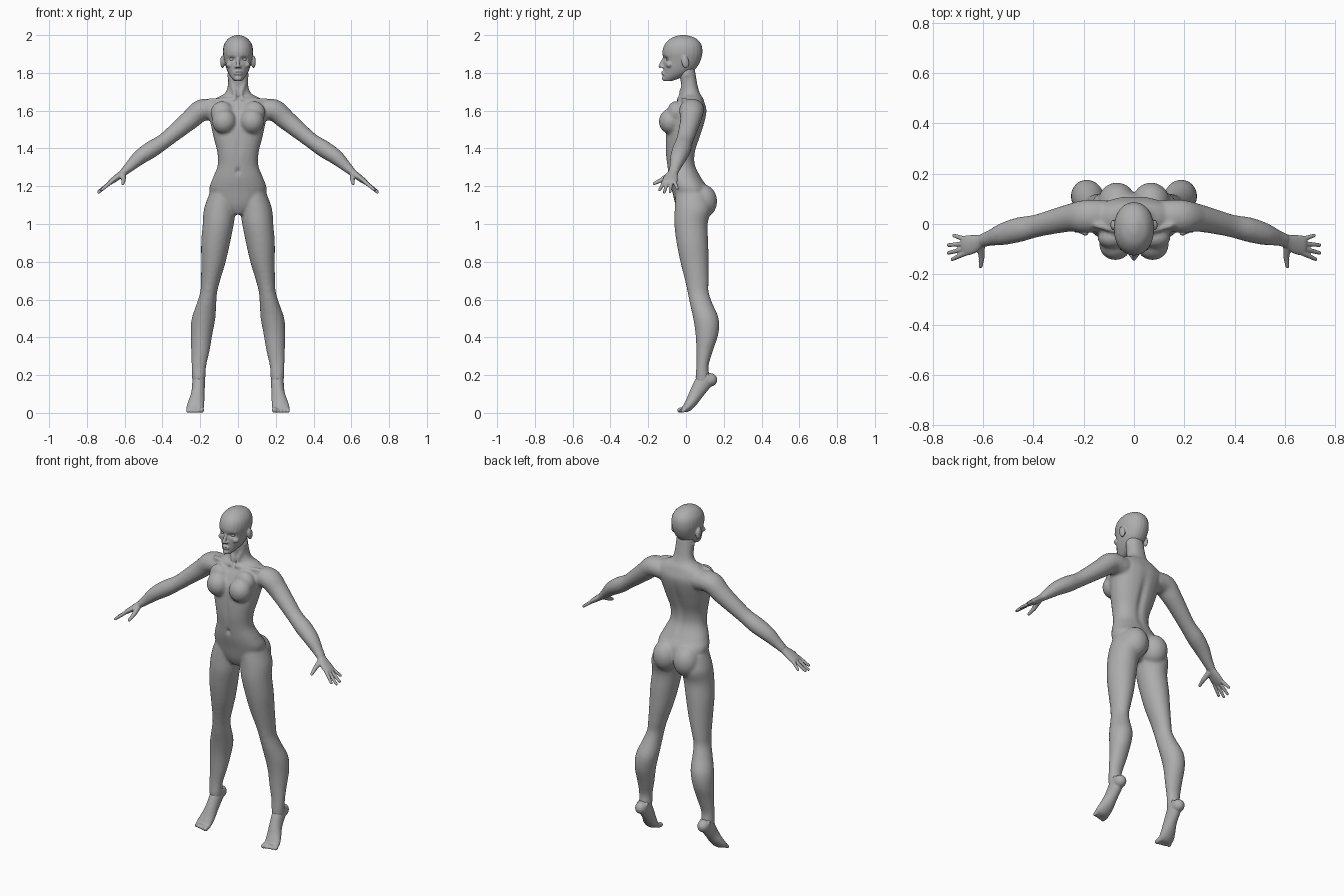
import bpy, bmesh, math
from mathutils import Vector, Matrix

cube = bpy.data.objects.get("Cube")
if cube:
    bpy.data.objects.remove(cube)

grey = bpy.data.materials.new("matte grey")
grey.use_nodes = True
tone = (0.42, 0.42, 0.42, 1)
grey.diffuse_color = tone
grey.node_tree.nodes["Principled BSDF"].inputs["Base Color"].default_value = tone
SIDES = 24


def refine(rows, steps=5):
    """Smooth a short list of sections with a Catmull-Rom spline."""
    pts = [Vector(r) for r in rows]
    last = len(pts) - 1
    out = []
    for i in range(last):
        p, q, r, s = (pts[min(max(i + k, 0), last)] for k in (-1, 0, 1, 2))
        for k in range(steps):
            t = k / steps
            out.append((q * 2 + (r - p) * t + (p * 2 - q * 5 + r * 4 - s) * t ** 2
                        + (q * 3 - p - r * 3 + s) * t ** 3) / 2)
    return out + [pts[last]]


def loft(bm, rings):
    """Skin closed rings of points and cap both ends."""
    loops = [[bm.verts.new(p) for p in ring] for ring in rings]
    for low, high in zip(loops, loops[1:]):
        for i in range(SIDES):
            j = (i + 1) % SIDES
            bm.faces.new((low[i], low[j], high[j], high[i]))
    bm.faces.new(loops[0][::-1])
    bm.faces.new(loops[-1])


def circle(power=1.0):
    for i in range(SIDES):
        a = math.tau * i / SIDES
        c, s = math.cos(a), math.sin(a)
        yield (math.copysign(abs(c) ** power, c), math.copysign(abs(s) ** power, s))


def column(bm, rows, power=1.0):
    """Horizontal sections: height, inner x, outer x, front y, back y."""
    loft(bm, [[((a + b) / 2 + (b - a) / 2 * c, (f + k) / 2 + (k - f) / 2 * s, z)
               for c, s in circle(power)] for z, a, b, f, k in refine(rows)])


def tube(bm, rows, side=(0, 1, 0)):
    """Sections square to a path: x, y, z, radius along side, other radius."""
    rows = refine(rows)
    rings = []
    for i, row in enumerate(rows):
        before, after = rows[max(i - 1, 0)], rows[min(i + 1, len(rows) - 1)]
        along = Vector((after - before)[:3]).normalized()
        a = Vector(side)
        a = (a - along * a.dot(along)).normalized()
        b = along.cross(a)
        centre = Vector(row[:3])
        rings.append([centre + a * row[3] * c + b * row[4] * s for c, s in circle()])
    loft(bm, rings)


def rod(bm, start, end, r0, r1, side=(0, 1, 0)):
    """Straight limb with rounded ends."""
    tube(bm, [(*start, r0, r0), (*end, r1, r1)], side)
    ball(bm, start, (r0,) * 3)
    ball(bm, end, (r1,) * 3)


def ball(bm, centre, radii, tilt=0):
    m = Matrix.Translation(centre) @ Matrix.Rotation(tilt, 4, "X") @ Matrix.Diagonal((*radii, 1))
    bmesh.ops.create_uvsphere(bm, u_segments=SIDES, v_segments=16, radius=1, matrix=m)


def mirrored(bm):
    geo = bmesh.ops.duplicate(bm, geom=bm.verts[:] + bm.edges[:] + bm.faces[:])["geom"]
    copies = [g for g in geo if isinstance(g, bmesh.types.BMVert)]
    bmesh.ops.scale(bm, vec=(-1, 1, 1), verts=copies)


def finish(bm, name, voxel, passes, dents=(), sign=1):
    """Fuse the volumes, relax them, then press the soft dents in."""
    bmesh.ops.scale(bm, vec=(sign, 1, 1), verts=bm.verts)
    bmesh.ops.recalc_face_normals(bm, faces=bm.faces)
    mesh = bpy.data.meshes.new(name)
    bm.to_mesh(mesh)
    bm.free()
    ob = bpy.data.objects.new(name, mesh)
    bpy.context.collection.objects.link(ob)
    if voxel:
        fuse = ob.modifiers.new("fuse", "REMESH")
        fuse.mode, fuse.voxel_size = "VOXEL", voxel
        relax = ob.modifiers.new("relax", "SMOOTH")
        relax.factor, relax.iterations = 0.5, passes
        graph = bpy.context.evaluated_depsgraph_get()
        solid = bpy.data.meshes.new_from_object(ob.evaluated_get(graph))
        ob.modifiers.clear()
        ob.data = solid
        bpy.data.meshes.remove(mesh)
        solid.name = name
    for v in ob.data.vertices:
        for centre, radii, push in dents:
            d = sum(((p - q) / r) ** 2 for p, q, r in zip(v.co, centre, radii))
            if d < 6:
                v.co.y += push * math.exp(-d)
    ob.data.materials.clear()
    ob.data.materials.append(grey)
    ob.data.shade_smooth()


# Body: torso and neck
body = bmesh.new()
trunk = [(1.05, .03, -.03, .06), (1.1, .12, -.055, .11), (1.18, .152, -.075, .12),
         (1.24, .135, -.09, .085), (1.31, .108, -.1, .05), (1.38, .11, -.108, .05),
         (1.46, .13, -.108, .075), (1.54, .147, -.1, .1), (1.6, .16, -.075, .11),
         (1.64, .155, -.05, .1), (1.67, .11, -.03, .088), (1.69, .072, -.026, .075),
         (1.73, .055, -.024, .062), (1.83, .05, -.045, .045)]
column(body, [(z, -w, w, f, k) for z, w, f, k in trunk], .9)
# Bust, hips and collar
ball(body, (.074, -.083, 1.543), (.064, .061, .066))
ball(body, (.085, -.055, 1.59), (.06, .045, .06))
ball(body, (.068, .088, 1.12), (.075, .077, .09))
rod(body, (.016, -.043, 1.66), (.15, -.005, 1.655), .009, .012)
rod(body, (.048, .005, 1.79), (.013, -.036, 1.68), .012, .008)
# Legs
column(body, [(1.16, .01, .152, -.055, .12), (1.08, .012, .18, -.06, .135),
              (1, .022, .187, -.062, .115), (.9, .042, .195, -.05, .118),
              (.8, .065, .195, -.03, .12), (.7, .095, .196, -.005, .12),
              (.64, .11, .2, .008, .12), (.58, .115, .218, .02, .14),
              (.5, .12, .245, .038, .173), (.42, .135, .251, .05, .172),
              (.33, .15, .248, .055, .143), (.25, .168, .246, .055, .12),
              (.19, .172, .244, .05, .125), (.15, .178, .24, .055, .125)])
ball(body, (.155, .032, .665), (.032, .028, .045))
# Arms
tube(body, [(.11, .035, 1.6, .06, .055), (.19, .03, 1.603, .066, .058),
            (.25, .025, 1.555, .056, .053), (.31, .012, 1.505, .05, .047),
            (.39, -.008, 1.44, .045, .041), (.455, -.022, 1.397, .049, .045),
            (.52, -.04, 1.353, .044, .04), (.575, -.057, 1.302, .031, .028),
            (.61, -.068, 1.27, .027, .02)])
mirrored(body)
finish(body, "body", .008, 6, [
    ((0, .08, 1.42), (.02, .06, .14), -.012),
    ((0, -.1, 1.28), (.01, .04, .016), .012),
    ((0, -.1, 1.4), (.013, .05, .08), .005),
    ((0, -.03, 1.675), (.014, .03, .016), .012)])

# Head
head = bmesh.new()
skull = [(1.757, .02, -.114, -.075), (1.775, .036, -.122, -.025), (1.8, .052, -.12, .025),
         (1.83, .064, -.12, .058), (1.87, .074, -.12, .079), (1.91, .08, -.125, .087),
         (1.95, .074, -.113, .081), (1.98, .053, -.085, .057), (1.995, .026, -.052, .02),
         (2, .008, -.03, 0)]
column(head, [(z, -w, w, f, k) for z, w, f, k in skull], .95)
# Nose, lips, chin, cheeks, brows and ears
rod(head, (0, -.116, 1.878), (0, -.136, 1.836), .008, .01)
ball(head, (.011, -.124, 1.832), (.008, .011, .007))
for height, reach in ((1.803, -.121), (1.794, -.12)):
    ball(head, (0, reach, height), (.024, .011, .0055))
ball(head, (0, -.114, 1.77), (.02, .013, .014))
ball(head, (.045, -.088, 1.843), (.02, .018, .016))
rod(head, (.014, -.116, 1.891), (.05, -.098, 1.895), .007, .006)
ball(head, (.082, -.004, 1.858), (.012, .02, .034), .2)
mirrored(head)
finish(head, "head", .0045, 2, [
    ((s * .032, -.115, 1.873), (.017, .03, .011), .014) for s in (1, -1)] + [
    ((0, -.12, 1.7985), (.022, .03, .002), .004)])

# Eyes
eyes = bmesh.new()
ball(eyes, (.032, -.092, 1.872), (.014, .013, .01))
mirrored(eyes)
finish(eyes, "eyes", 0, 0)

for side_name, sign in (("left", 1), ("right", -1)):
    # Hand: palm, four fingers and thumb
    hand = bmesh.new()
    tube(hand, [(.59, -.062, 1.287, .027, .021), (.61, -.069, 1.27, .027, .019),
                (.64, -.08, 1.247, .037, .017), (.67, -.086, 1.225, .04, .014),
                (.683, -.088, 1.214, .036, .01)])
    for knuckle, tip in ((-.117, (.722, -.14, 1.18)), (-.098, (.738, -.115, 1.168)),
                         (-.078, (.738, -.084, 1.172)), (-.06, (.716, -.046, 1.188))):
        rod(hand, (.673, knuckle, 1.222), tip, .0105, .0075)
    rod(hand, (.61, -.083, 1.262), (.606, -.13, 1.233), .017, .012)
    rod(hand, (.606, -.13, 1.233), (.61, -.168, 1.214), .012, .008)
    finish(hand, side_name + "_hand", .0035, 2, sign=sign)

    # Foot on tiptoe: heel, arch and five toes
    foot = bmesh.new()
    ball(foot, (.208, .126, .175), (.034, .04, .036))
    tube(foot, [(.208, .125, .195, .033, .035), (.208, .095, .165, .034, .045),
                (.212, .058, .108, .035, .038), (.22, .03, .06, .042, .031),
                (.227, .004, .028, .046, .024), (.228, -.018, .018, .042, .014)], (1, 0, 0))
    for i in range(5):
        size = .014 if i == 0 else .0105
        x = .194 + .0175 * i
        rod(foot, (x, -.01, size + .004), (x, -.033 + .004 * i, size), size, size, (1, 0, 0))
    finish(foot, side_name + "_foot", .0045, 2, sign=sign)
